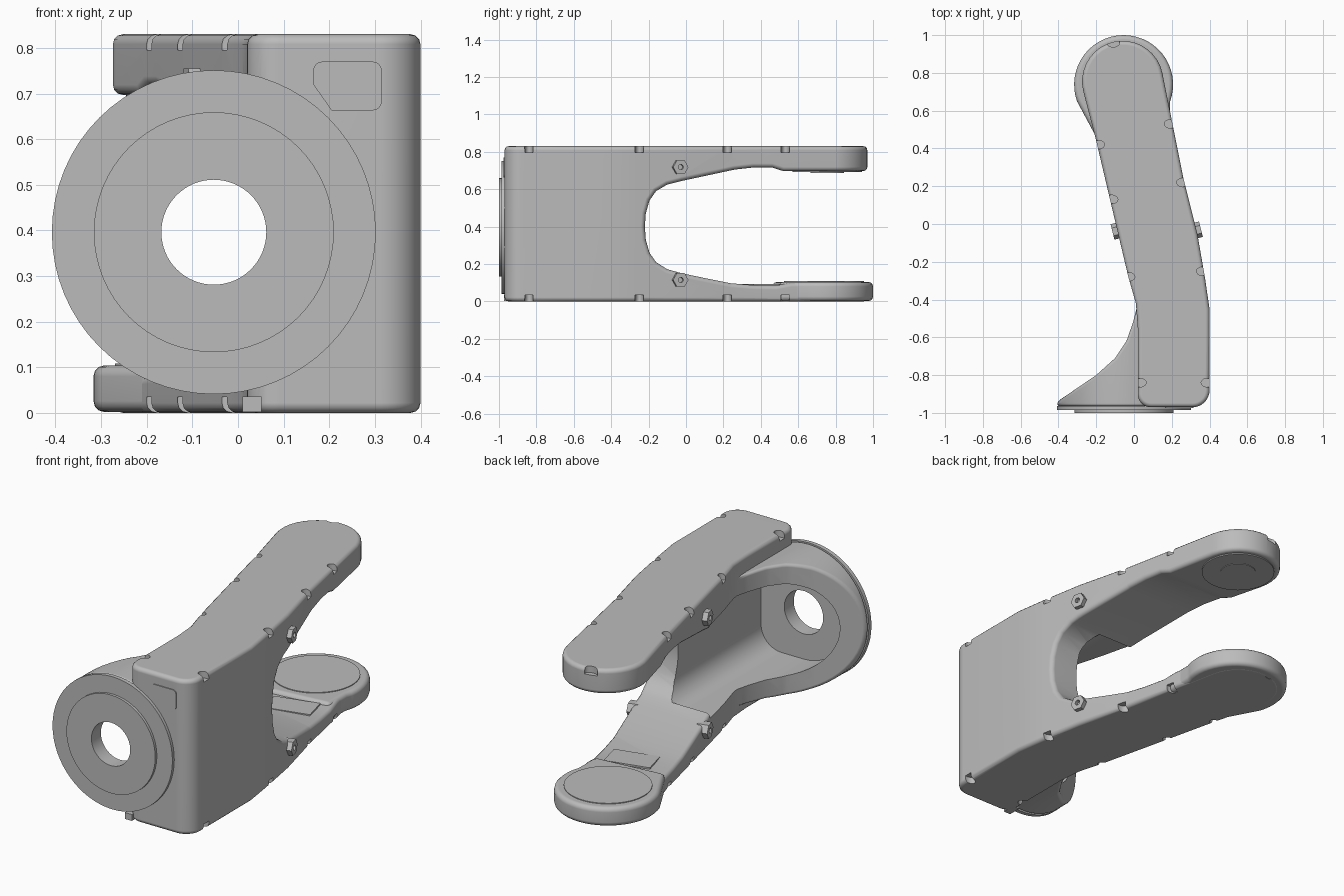
import bpy, bmesh
from math import sin, cos, radians, pi

default = bpy.data.objects.get("Cube")
if default:
    bpy.data.objects.remove(default, do_unlink=True)

# Single cast metal colour
metal = bpy.data.materials.new("cast_grey")
metal.use_nodes = True
grey = (0.5, 0.5, 0.5, 1)
metal.diffuse_color = grey
for node in metal.node_tree.nodes:
    if node.type == 'BSDF_PRINCIPLED':
        node.inputs["Base Color"].default_value = grey
        node.inputs["Roughness"].default_value = 0.6


def arc(cx, cy, r, start, end, steps):
    """Points of a circular arc, angles in degrees."""
    angles = [radians(start + (end - start) * i / steps) for i in range(steps + 1)]
    return [(cx + r * cos(a), cy + r * sin(a)) for a in angles]


def circle(cx, cy, r, steps=64):
    return arc(cx, cy, r, 0, 360, steps)[:-1]


def place(axis, u, v, h):
    return {'x': (h, u, v), 'y': (u, h, v), 'z': (u, v, h)}[axis]


def prism(name, outlines, axis, low, high):
    """Extrude one or more closed outlines along an axis."""
    bm = bmesh.new()
    for pts in outlines:
        rings = [[bm.verts.new(place(axis, u, v, h)) for u, v in pts] for h in (low, high)]
        bm.faces.new(rings[0])
        bm.faces.new(rings[1])
        for i in range(len(pts)):
            j = (i + 1) % len(pts)
            bm.faces.new((rings[0][i], rings[0][j], rings[1][j], rings[1][i]))
    bmesh.ops.recalc_face_normals(bm, faces=bm.faces)
    mesh = bpy.data.meshes.new(name)
    bm.to_mesh(mesh)
    bm.free()
    ob = bpy.data.objects.new(name, mesh)
    bpy.context.collection.objects.link(ob)
    mesh.materials.append(metal)
    return ob


def activate(ob):
    bpy.ops.object.select_all(action='DESELECT')
    ob.select_set(True)
    bpy.context.view_layer.objects.active = ob


def combine(ob, other, operation):
    mod = ob.modifiers.new("combine", 'BOOLEAN')
    mod.operation = operation
    mod.solver = 'EXACT'
    mod.object = other
    activate(ob)
    bpy.ops.object.modifier_apply(modifier=mod.name)
    bpy.data.objects.remove(other, do_unlink=True)


def round_edges(ob, width, segments=3):
    mod = ob.modifiers.new("round", 'BEVEL')
    mod.width = width
    mod.segments = segments
    mod.limit_method = 'ANGLE'
    mod.angle_limit = radians(40)
    mod.use_clamp_overlap = False
    activate(ob)
    bpy.ops.object.modifier_apply(modifier=mod.name)


def finish(ob):
    activate(ob)
    bpy.ops.object.shade_smooth_by_angle(angle=radians(35))
    mod = ob.modifiers.new("even_shading", 'WEIGHTED_NORMAL')
    mod.keep_sharp = True


# Fork body: bent plan outline, opened by a U-shaped throat
plan = (arc(0.31, -0.88, 0.09, 270, 360, 8)
        + [(0.4, -0.45), (0.375, -0.28), (0.335, -0.05), (0.26, 0.25)]
        + arc(-0.06, 0.755, 0.215, 12, 195, 18)
        + [(-0.2, 0.44), (-0.12, 0.1), (-0.03, -0.28), (0.01, -0.42), (0.02, -0.55)]
        + arc(0.09, -0.9, 0.07, 180, 270, 8))
fork = prism("fork_body", [plan], 'z', 0, 0.83)

throat = [(-0.22, 0.4), (-0.215, 0.47), (-0.195, 0.54), (-0.16, 0.59), (-0.1, 0.625),
          (-0.02, 0.645), (0.12, 0.675), (0.26, 0.705), (0.36, 0.716), (0.46, 0.716),
          (0.52, 0.697), (1.2, 0.697), (1.2, 0.1), (0.56, 0.1), (0.48, 0.085),
          (0.36, 0.087), (0.24, 0.097), (0.1, 0.125), (-0.02, 0.15), (-0.1, 0.172),
          (-0.16, 0.21), (-0.195, 0.26), (-0.215, 0.33)]
combine(fork, prism("throat_cutter", [throat], 'x', -1, 1), 'DIFFERENCE')
round_edges(fork, 0.022)

# Round flange housing, swept back into the side of the fork
FX, FZ = -0.053, 0.396
housing = prism("flange_housing", [circle(FX, FZ, 0.353)], 'y', -0.965, -0.3)
sweep = [(-0.45, -1.1), (0.1, -1.1), (0.1, -0.4), (0.02, -0.42), (-0.005, -0.52),
         (-0.04, -0.62), (-0.1, -0.71), (-0.2, -0.8), (-0.45, -0.97)]
combine(housing, prism("sweep_cutter", [sweep], 'z', -1, 2), 'INTERSECT')
round_edges(housing, 0.015)
combine(fork, housing, 'UNION')

# Inner pocket and the through hole
pocket = (arc(FX, FZ, 0.25, 90, 270, 24)
          + arc(0.08, FZ - 0.13, 0.12, 270, 360, 8)
          + arc(0.08, FZ + 0.13, 0.12, 0, 90, 8))
combine(fork, prism("pocket_cutter", [pocket], 'y', -0.92, -0.1), 'DIFFERENCE')
combine(fork, prism("hole_cutter", [circle(FX, FZ, 0.115)], 'y', -1.2, -0.8), 'DIFFERENCE')

# Screw notches along both cover edges
notches = [(-0.19, 0.42), (-0.12, 0.13), (-0.03, -0.28), (0.03, -0.84), (-0.11, 0.96),
           (0.195, 0.53), (0.26, 0.22), (0.365, -0.25), (0.39, -0.84)]
slots = [[(x + 1.5 * (u - x), v) for u, v in circle(x, y, 0.023, 20)] for x, y in notches]
for low, high in ((-0.1, 0.035), (0.795, 0.9)):
    combine(fork, prism("notch_cutter", slots, 'z', low, high), 'DIFFERENCE')
finish(fork)


def ring(name, outer, inner, front, back):
    ob = prism(name, [circle(FX, FZ, outer)], 'y', front, back)
    combine(ob, prism("ring_cutter", [circle(FX, FZ, inner)], 'y', -2, 0), 'DIFFERENCE')
    finish(ob)


# Mounting disc with its raised centre face
ring("mounting_disc", 0.355, 0.115, -0.986, -0.964)
ring("raised_face", 0.263, 0.115, -1, -0.985)

# Wider round pad at the end of the lower arm
pad = prism("lower_pad", [arc(-0.055, 0.738, 0.262, -20, 200, 30)
                          + [(-0.2, 0.46), (0.19, 0.5)]], 'z', 0.002, 0.104)
round_edges(pad, 0.024)
finish(pad)
finish(prism("lower_pad_plate", [circle(-0.055, 0.738, 0.215)], 'z', 0.1, 0.108))

# Contact plates under the upper arm
finish(prism("upper_pad_plate", [circle(-0.06, 0.755, 0.185)], 'z', 0.691, 0.699))
finish(prism("upper_pad_centre", [circle(-0.06, 0.755, 0.09)], 'z', 0.688, 0.695))

# Rectangular panel on the lower arm
panel = prism("lower_arm_panel", [[(-0.12, -0.07), (0.12, -0.07), (0.12, 0.07), (-0.12, 0.07)]],
              'z', 0, 0.009)
panel.location = (0.04, 0.4, 0.085)
panel.rotation_euler = (0, 0, radians(14))
finish(panel)

# Hexagonal side bosses, each with a socket
for side, x in (("left", 0.325), ("right", -0.085)):
    outward = 1 if x > 0 else -1
    for level, z in (("upper", 0.718), ("lower", 0.115)):
        boss = prism(side + "_" + level + "_boss", [circle(0, 0, 0.042, 6)], 'x', -0.03, 0.03)
        socket = prism("socket_cutter", [circle(0, 0, 0.014, 16)], 'x',
                       min(outward * 0.01, outward), max(outward * 0.01, outward))
        combine(boss, socket, 'DIFFERENCE')
        boss.location = (x, -0.035, z)
        boss.rotation_euler = (0, 0, radians(14))
        finish(boss)

# Front window plate and small foot block
window = (arc(0.295, 0.75, 0.02, 0, 90, 5) + arc(0.185, 0.75, 0.02, 90, 180, 5)
          + [(0.165, 0.72), (0.205, 0.663)] + arc(0.295, 0.683, 0.02, 270, 360, 5))
finish(prism("front_window", [window], 'y', -0.975, -0.967))
foot = [(0.01, 0.002), (0.052, 0.002), (0.052, 0.036), (0.01, 0.036)]
finish(prism("front_foot", [foot], 'y', -0.972, -0.9))
bpy.ops.object.select_all(action='DESELECT')
